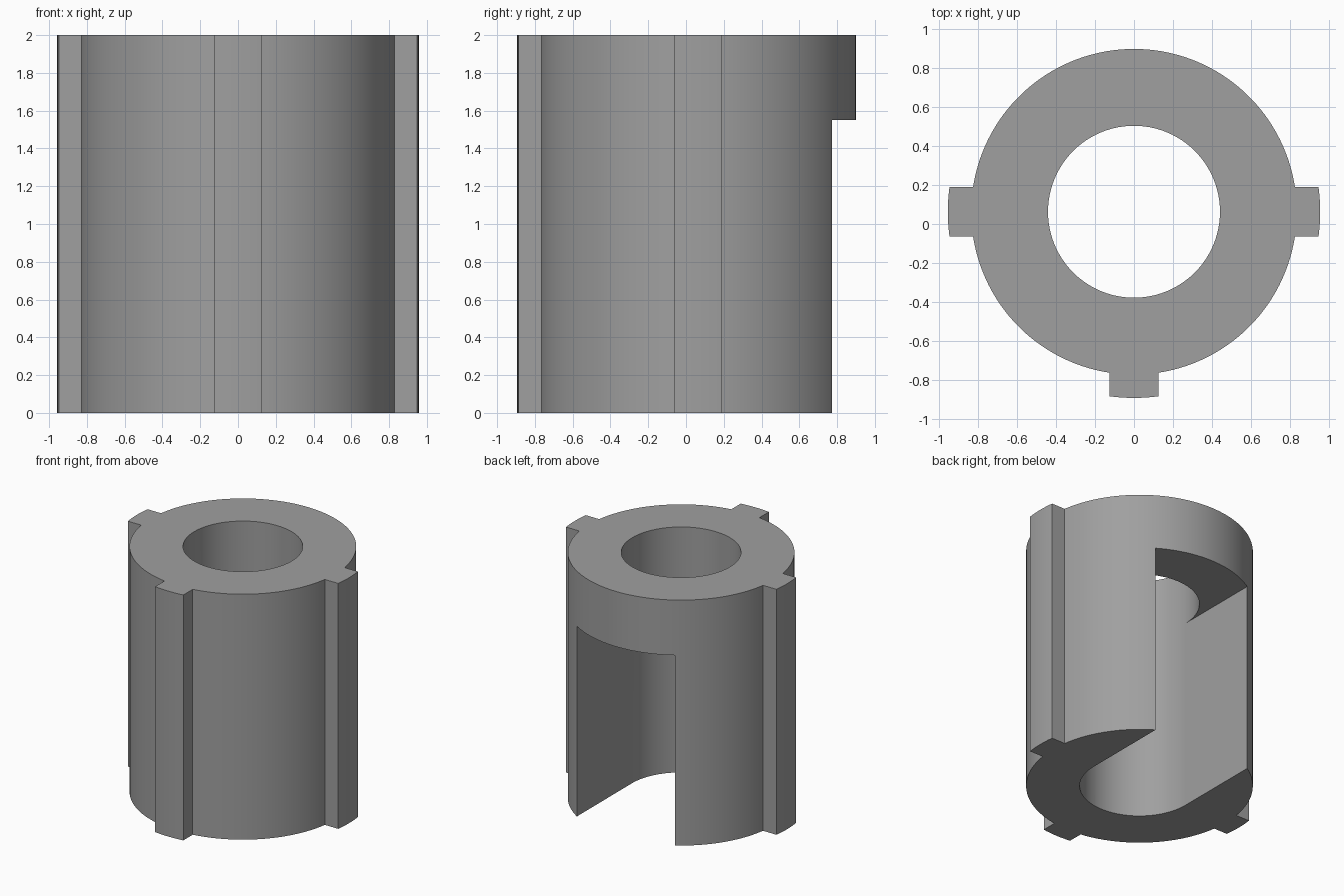
import bpy, bmesh, math

if "Cube" in bpy.data.objects:
    bpy.data.objects.remove(bpy.data.objects["Cube"])

CY = 0.063          # axis of the sleeve in y
R_BODY, R_LUG, R_BORE = 0.837, 0.957, 0.442
LUG_HALF = 0.127    # half width of each key
HEIGHT, SLOT_TOP = 2.0, 1.55

grey = bpy.data.materials.new("plain grey")
grey.diffuse_color = (0.35, 0.35, 0.35, 1)
grey.use_nodes = True
grey.node_tree.nodes["Principled BSDF"].inputs["Base Color"].default_value = grey.diffuse_color


def arc(r, a0, a1, n):
    return [(r * math.cos(a0 + (a1 - a0) * i / n),
             CY + r * math.sin(a0 + (a1 - a0) * i / n)) for i in range(n + 1)]


def prism(name, outline, z0, z1):
    bm = bmesh.new()
    face = bm.faces.new([bm.verts.new((x, y, z0)) for x, y in outline])
    ext = bmesh.ops.extrude_face_region(bm, geom=[face])
    for v in ext["geom"]:
        if isinstance(v, bmesh.types.BMVert):
            v.co.z = z1
    bmesh.ops.recalc_face_normals(bm, faces=bm.faces)
    mesh = bpy.data.meshes.new(name)
    bm.to_mesh(mesh)
    bm.free()
    mesh.materials.append(grey)
    obj = bpy.data.objects.new(name, mesh)
    bpy.context.collection.objects.link(obj)
    return obj


# Outer outline: round body with keys on the left, front and right
inner = math.asin(LUG_HALF / R_BODY)
outer = math.asin(LUG_HALF / R_LUG)
outline = []
for centre, gap, steps in ((math.pi, math.pi / 2, 28),
                           (1.5 * math.pi, math.pi / 2, 28),
                           (2 * math.pi, math.pi, 64)):
    outline += arc(R_LUG, centre - outer, centre + outer, 8)
    outline += arc(R_BODY, centre + inner, centre + gap - inner, steps)
sleeve = prism("keyed_sleeve", outline, 0, HEIGHT)

# Through bore, and a slot as wide as the bore that opens at the back
bore = prism("bore_cutter", arc(R_BORE, 0, 2 * math.pi, 96)[:-1], -0.2, HEIGHT + 0.2)
slot = prism("slot_cutter", [(-R_BORE, CY), (R_BORE, CY), (R_BORE, 1.3), (-R_BORE, 1.3)],
             -0.2, SLOT_TOP)

bpy.context.view_layer.objects.active = sleeve
sleeve.select_set(True)
for cutter in (bore, slot):
    cutter.hide_render = True
    mod = sleeve.modifiers.new(cutter.name, "BOOLEAN")
    mod.operation, mod.solver, mod.object = "DIFFERENCE", "EXACT", cutter
    bpy.ops.object.modifier_apply(modifier=mod.name)
    bpy.data.objects.remove(cutter)

bpy.ops.object.shade_smooth_by_angle(angle=math.radians(30))
